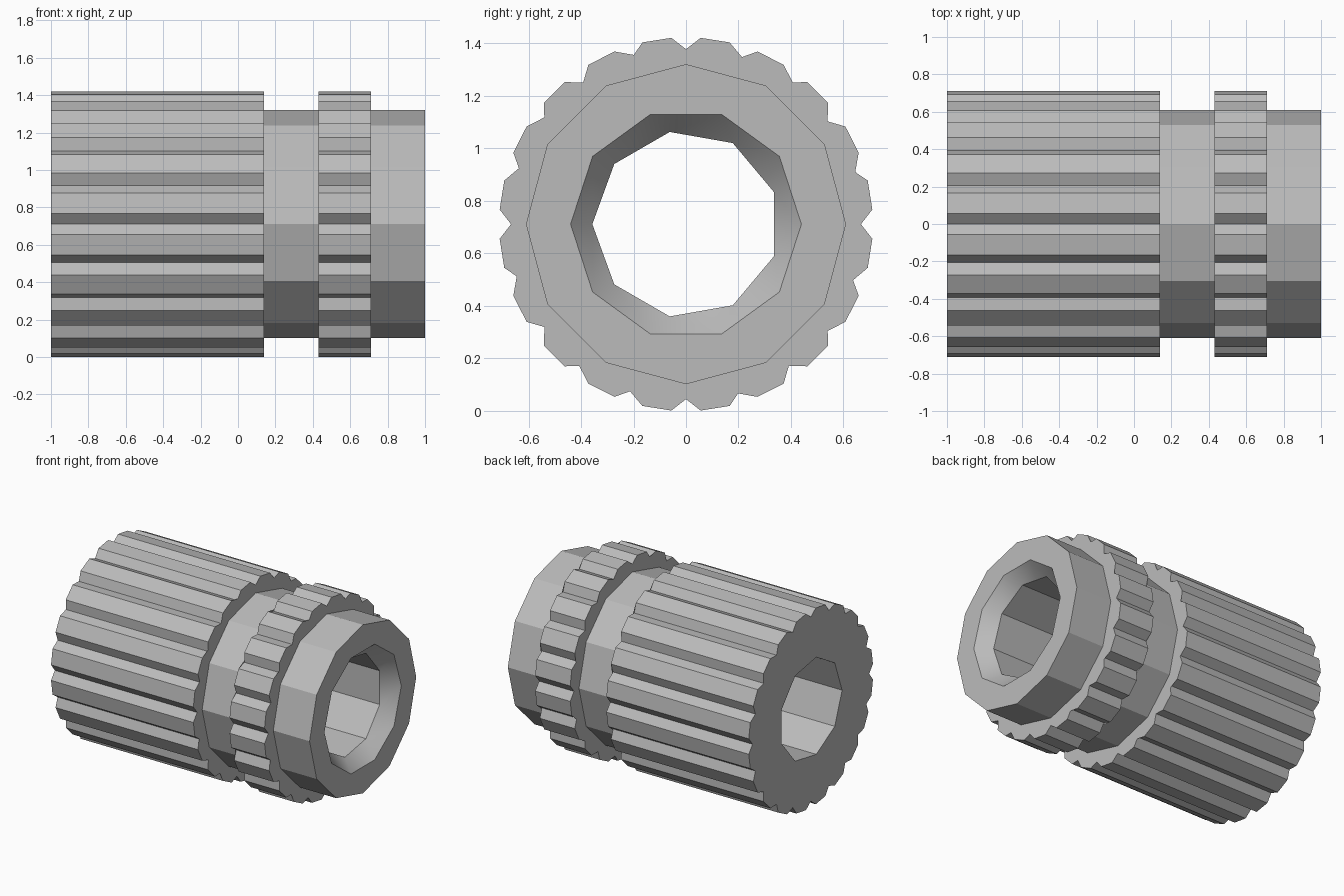
import bpy
from math import cos, sin, radians

cube = bpy.data.objects.get("Cube")
if cube:
    bpy.data.objects.remove(cube, do_unlink=True)

TIP, ROOT = 0.7125, 0.667
AXIS_Z = TIP * cos(radians(4.5))

grey = bpy.data.materials.new("satin_grey")
grey.use_nodes = True
grey.diffuse_color = (0.5, 0.5, 0.5, 1)
grey.node_tree.nodes["Principled BSDF"].inputs["Base Color"].default_value = (0.5, 0.5, 0.5, 1)


def polygon(sides, radius, start=0):
    """Section as (angle, radius) pairs in angle order."""
    return [(start + 360 * k / sides, radius) for k in range(sides)]


# Cross-sections: 20 blunt teeth, plain body, countersink rim and bore
teeth = [(18 * k + a, r) for k in range(20)
         for a, r in ((0, ROOT), (4.5, TIP), (13.5, TIP))]
plain = polygon(12, 0.61)
rim = polygon(10, 0.44)
bore = polygon(9, 0.357, 20)


def shell(name, rings):
    """Skin a run of (x, section) rings, stitching unequal sections by angle."""
    verts, faces, starts = [], [], []
    for x, section in rings:
        starts.append(len(verts))
        verts += [(x, r * cos(radians(a)), AXIS_Z + r * sin(radians(a)))
                  for a, r in section]
    for n in range(len(rings) - 1):
        (_, p), (_, q) = rings[n], rings[n + 1]
        i = j = 0
        while i < len(p) or j < len(q):
            a0, b0 = starts[n] + i % len(p), starts[n + 1] + j % len(q)
            a1 = starts[n] + (i + 1) % len(p)
            b1 = starts[n + 1] + (j + 1) % len(q)
            next_p = p[(i + 1) % len(p)][0] + 360 * ((i + 1) // len(p))
            next_q = q[(j + 1) % len(q)][0] + 360 * ((j + 1) // len(q))
            if i < len(p) and j < len(q) and abs(next_p - next_q) < 0.001:
                faces.append((a0, a1, b1, b0))
                i, j = i + 1, j + 1
            elif j == len(q) or (i < len(p) and next_p < next_q):
                faces.append((a0, a1, b0))
                i += 1
            else:
                faces.append((a0, b1, b0))
                j += 1
    mesh = bpy.data.meshes.new(name)
    mesh.from_pydata(verts, [], faces)
    mesh.materials.append(grey)
    obj = bpy.data.objects.new(name, mesh)
    bpy.context.collection.objects.link(obj)
    bpy.ops.object.select_all(action='DESELECT')
    obj.select_set(True)
    bpy.context.view_layer.objects.active = obj
    bpy.ops.object.shade_smooth_by_angle(angle=radians(29.9))


# Outer parts from the toothed end to the plain nose, then back through the bore
shell("toothed_barrel", [(-1, bore), (-1, teeth), (0.14, teeth), (0.14, plain)])
shell("neck", [(0.14, plain), (0.43, plain)])
shell("toothed_collar", [(0.43, plain), (0.43, teeth), (0.71, teeth), (0.71, plain)])
shell("nose", [(0.71, plain), (1, plain), (1, rim)])
shell("countersink", [(1, rim), (0.9, bore)])
shell("through_bore", [(0.9, bore), (-1, bore)])
